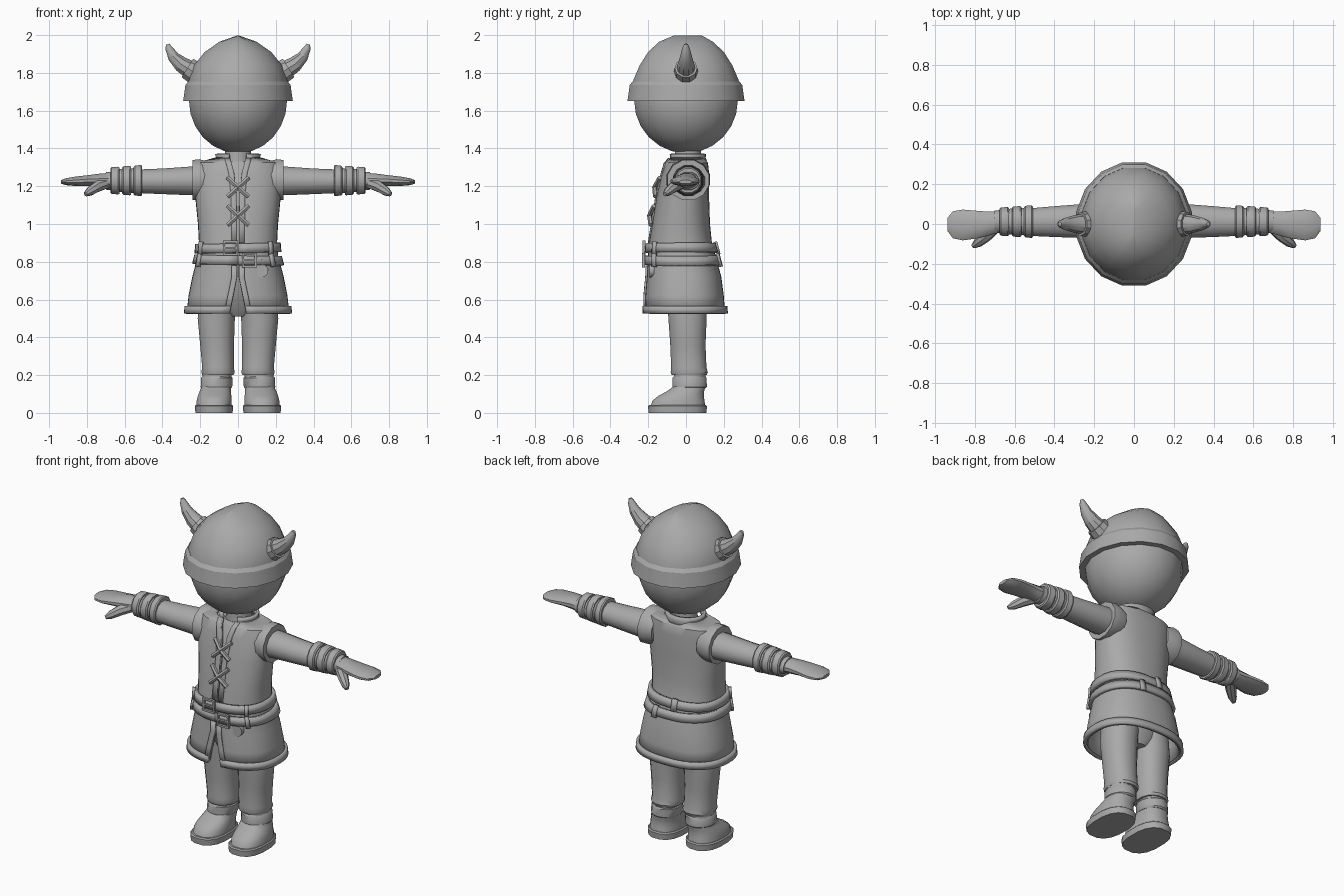
import bpy, bmesh, math
from mathutils import Vector

old = bpy.data.objects.get("Cube")
if old:
    bpy.data.objects.remove(old, do_unlink=True)

grey = bpy.data.materials.new("plain_grey")
grey.use_nodes = True
tone = (0.4, 0.4, 0.4, 1)
grey.diffuse_color = tone
grey.node_tree.nodes["Principled BSDF"].inputs["Base Color"].default_value = tone
X, Y, Z = Vector((1, 0, 0)), Vector((0, 1, 0)), Vector((0, 0, 1))


def spow(v, e):
    return math.copysign(abs(v) ** e, v)


def loft(name, rings, closed=True, caps=True, cyclic=False, thick=0, angle=35):
    """Skin a list of equal-length point rings."""
    bm = bmesh.new()
    vs = [[bm.verts.new(p) for p in r] for r in rings]
    n = len(vs[0])
    for i in range(len(vs) if cyclic else len(vs) - 1):
        a, b = vs[i], vs[(i + 1) % len(vs)]
        for j in range(n if closed else n - 1):
            k = (j + 1) % n
            bm.faces.new((a[j], a[k], b[k], b[j]))
    if closed and caps and not cyclic:
        bm.faces.new(vs[0])
        bm.faces.new(vs[-1])
    bmesh.ops.recalc_face_normals(bm, faces=bm.faces)
    me = bpy.data.meshes.new(name)
    bm.to_mesh(me)
    bm.free()
    ob = bpy.data.objects.new(name, me)
    bpy.context.collection.objects.link(ob)
    me.materials.append(grey)
    if thick:
        m = ob.modifiers.new("thickness", 'SOLIDIFY')
        m.thickness, m.offset = thick, 0
    bpy.ops.object.select_all(action='DESELECT')
    ob.select_set(True)
    bpy.context.view_layer.objects.active = ob
    bpy.ops.object.shade_smooth_by_angle(angle=math.radians(angle))
    return ob


def ring(c, u, v, a, b, n=16, e=1.0):
    ts = [math.tau * (i + 0.5) / n for i in range(n)]
    return [Vector(c) + u * a * spow(math.cos(t), e) + v * b * spow(math.sin(t), e) for t in ts]


def stack(name, rows, n=16, e=1.0, angle=35):
    """Rows of z, centre x, centre y, radius x, radius y."""
    return loft(name, [ring((x, y, z), X, Y, a, b, n, e) for z, x, y, a, b in rows], angle=angle)


def limb(name, rows, s, n=12, e=1.0):
    """Rows of x, centre y, centre z, radius y, radius z."""
    return loft(name, [ring((s * x, y, z), Y, Z, a, b, n, e) for x, y, z, a, b in rows])


def tube(name, pts, radii, n=8, cyclic=False):
    pts = [Vector(p) for p in pts]
    rings, k = [], len(pts)
    for i, p in enumerate(pts):
        nxt = pts[(i + 1) % k] if cyclic else pts[min(i + 1, k - 1)]
        d = (nxt - pts[i - 1 if cyclic else max(i - 1, 0)]).normalized()
        u = d.cross(Z if abs(d.y) > 0.9 else Y).normalized()
        r = radii[i] if isinstance(radii, list) else radii
        rings.append(ring(p, u, d.cross(u), r, r, n))
    return loft(name, rings, cyclic=cyclic)


def lerp(table, z):
    if z <= table[0][0]:
        return table[0][1:]
    for a, b in zip(table, table[1:]):
        if z <= b[0]:
            f = (z - a[0]) / (b[0] - a[0])
            return [p + (q - p) * f for p, q in zip(a[1:], b[1:])]
    return table[-1][1:]


# Tunic outline: height, half width, front y, back y
BODY = [(.53, .265, -.21, .2), (.62, .255, -.21, .193), (.72, .235, -.2, .18),
        (.83, .206, -.195, .15), (.9, .2, -.188, .13), (1.0, .205, -.172, .12),
        (1.15, .22, -.148, .115), (1.27, .225, -.12, .115), (1.32, .21, -.105, .11),
        (1.345, .12, -.085, .09)]
# Half width of the front opening by height
GAP = [(.53, .042), (.72, .004), (.9, .005), (1.2, .008), (1.27, .02), (1.345, .04)]
E = .85


def skin(z, t, off=0):
    rx, f, b = lerp(BODY, z)
    return Vector(((rx + off) * spow(math.sin(t), E),
                   (f + b) / 2 - ((b - f) / 2 + off) * spow(math.cos(t), E), z))


def turn(z, x):
    return spow(x / lerp(BODY, z)[0], 1 / E)


def panel(name, zs, span, off, thick, n=28, slant=0):
    """Patch over the tunic; span(z) gives the first and last angle from the front."""
    rows = []
    for z in zs:
        a, b = span(z)
        ts = [a + (b - a) * i / n for i in range(n + 1)]
        rows.append([skin(z + slant * math.sin(t), t, off) for t in ts])
    return loft(name, rows, closed=False, thick=thick)


def opening(z):
    g = turn(z, lerp(GAP, z)[0])
    return g, math.tau - g


# Head, neck and the body under the tunic
head_rows = [(1.655 - .28 * math.cos(a), 0, 0, .265 * math.sin(a), .28 * math.sin(a))
             for a in [.02 + i * 3.1 / 12 for i in range(13)]]
stack("head", head_rows, angle=45)
stack("neck", [(1.28, 0, .01, .085, .08), (1.35, 0, .01, .07, .07), (1.43, 0, .01, .07, .07)])
stack("undershirt", [(.51, 0, .005, .05, .07), (.56, 0, 0, .17, .1), (.7, 0, -.01, .19, .14),
                     (.9, 0, -.025, .18, .14), (1.15, 0, -.015, .19, .115),
                     (1.3, 0, 0, .16, .085), (1.33, 0, .005, .09, .07)])

# Helmet
stack("helmet_dome", [(1.66, 0, 0, .27, .29), (1.755, 0, 0, .267, .287), (1.84, 0, 0, .238, .25),
                      (1.91, 0, 0, .18, .205), (1.965, 0, 0, .1, .145),
                      (1.998, 0, .01, .004, .075)], angle=45)
loft("helmet_band", [ring((0, 0, z), X, Y, a, a + .02) for z, a in
                     [(1.65, .262), (1.65, .296), (1.735, .284), (1.755, .268), (1.74, .255)]],
     cyclic=True, angle=25)

# Tunic with its collar and edging
panel("tunic", [r[0] for r in BODY], opening, 0, .014, 36)
panel("hem_trim", [.525, .565], opening, .012, .02, 36)
loft("collar", [[Vector((a * math.sin(t), .005 - b * math.cos(t), z)) for t in
                 [.45 + i * (math.tau - .9) / 20 for i in range(21)]]
                for z, a, b in [(1.33, .125, .098), (1.35, .108, .09), (1.372, .112, .093)]],
     closed=False, thick=.018)
for s, side in ((1, "left"), (-1, "right")):
    def edge(z):
        g = lerp(GAP, z)[0]
        return s * turn(z, g), s * turn(z, g + .028)
    panel(side + "_skirt_edge", [.53, .62, .72, .78], edge, .01, .012, 3)
    panel(side + "_chest_edge", [.9, 1.0, 1.15, 1.27, 1.32, 1.345], edge, .008, .012, 3)

# Crossed laces
for zc, place in ((1.195, "upper"), (1.045, "lower")):
    for s in (-1, 1):
        ends = [(s * k * .055, skin(zc + k * .05, .15).y - (.03 if k == 0 else .014), zc + k * .05)
                for k in (-1, 0, 1)]
        tube(f"{place}_lace_{'a' if s > 0 else 'b'}", ends, .013, 6)

# Belts, buckles and loops
for name, z, bx, slant in (("upper_belt", .872, -.04, .004), ("lower_belt", .808, .06, -.004)):
    panel(name, [z - .024, z + .024], lambda q: (0, math.tau), .016, .02, 36, slant)
    y = skin(z, turn(z, bx)).y - .032
    w, h = .034, .034
    tube(name + "_buckle", [(bx - w, y, z - h), (bx + w, y, z - h),
                            (bx + w, y, z + h), (bx - w, y, z + h)], .011, 4, True)
    tube(name + "_buckle_pin", [(bx - w, y, z), (bx + w, y, z)], .007, 4)
    for k, t in enumerate((.8, -1.0, math.pi + (.12 if bx < 0 else -.3))):
        panel(f"{name}_loop_{k}", [z - .034, z + .034], lambda q: (t - .06, t + .06), .027, .018, 2)

# Round charm hanging under the belt
cx, cz = .125, .752
cy = skin(cz, turn(cz, cx)).y
tube("charm_disc", [(cx, cy + .01, cz), (cx, cy - .014, cz)], .035, 14)
tube("charm_cord", [(cx, cy - .008, cz + .03), (cx, cy - .012, cz + .06)], .01, 6)

for s, side in ((1, "left"), (-1, "right")):
    # Horn with its collar
    horn = [(.19, 1.775), (.245, 1.812), (.3, 1.845), (.342, 1.885), (.366, 1.93), (.373, 1.952)]
    tube(side + "_horn", [(s * x, 0, z) for x, z in horn], [.055, .052, .044, .032, .02, .01], 10)
    tube(side + "_horn_collar", [(s * .215, 0, 1.792), (s * .268, 0, 1.826)], [.066, .06], 10)

    # Armhole, arm and hand
    loft(side + "_armhole", [ring((s * x, .012, z), Y, Z, a, b, 12) for x, z, a, b in
                             [(.15, 1.235, .105, .095), (.205, 1.235, .118, .112),
                              (.24, 1.232, .114, .11), (.24, 1.232, .088, .084)]])
    limb(side + "_arm", [(.16, .015, 1.228, .088, .08), (.26, .015, 1.228, .088, .078),
                         (.4, .012, 1.226, .08, .07), (.5, .01, 1.226, .073, .066),
                         (.7, .012, 1.228, .058, .048)], s)
    for k, (x, w, r) in enumerate(((.53, .022, .085), (.59, .024, .081), (.652, .024, .076))):
        limb(f"{side}_wrist_band_{k}", [(x - w, .012, 1.23, r - .006, r - .004),
                                        (x - w * .7, .012, 1.23, r, r),
                                        (x + w * .7, .012, 1.23, r - .003, r - .003),
                                        (x + w, .012, 1.23, r - .01, r - .01)], s)
    limb(side + "_wrist_wrap", [(.52, .012, 1.23, .073, .07), (.67, .012, 1.23, .064, .06)], s)
    limb(side + "_hand", [(.67, .012, 1.228, .055, .045), (.73, .002, 1.23, .062, .038),
                          (.79, -.003, 1.23, .072, .03), (.86, -.005, 1.226, .08, .026),
                          (.91, -.004, 1.224, .07, .019), (.936, -.002, 1.223, .035, .01)], s)
    tube(side + "_thumb", [(s * .7, -.02, 1.215), (s * .745, -.062, 1.198),
                           (s * .785, -.095, 1.172), (s * .808, -.112, 1.157)],
         [.03, .03, .024, .012], 8)

    # Trouser leg
    stack(side + "_trouser_leg", [(.66, s * .1, .005, .1, .11), (.5, s * .115, .008, .1, .103),
                                  (.36, s * .111, .01, .091, .095), (.24, s * .106, .015, .085, .095),
                                  (.215, s * .106, .017, .09, .1), (.2, s * .106, .017, .084, .094)],
          e=.9)

    # Boot, cuff and sole
    stack(side + "_boot", [(.035, s * .127, -.042, .095, .147), (.065, s * .126, -.04, .094, .14),
                           (.09, s * .124, -.026, .09, .122), (.115, s * .12, -.002, .084, .1),
                           (.14, s * .115, .018, .078, .086), (.215, s * .11, .02, .078, .084)], e=.85)
    stack(side + "_boot_cuff", [(.13, s * .114, .019, .079, .086), (.138, s * .114, .019, .085, .093),
                                (.185, s * .112, .019, .085, .092), (.193, s * .112, .019, .079, .086)])
    stack(side + "_sole", [(0, s * .127, -.045, .1, .155), (.036, s * .127, -.045, .103, .159),
                           (.042, s * .127, -.045, .097, .152)], e=.8)
